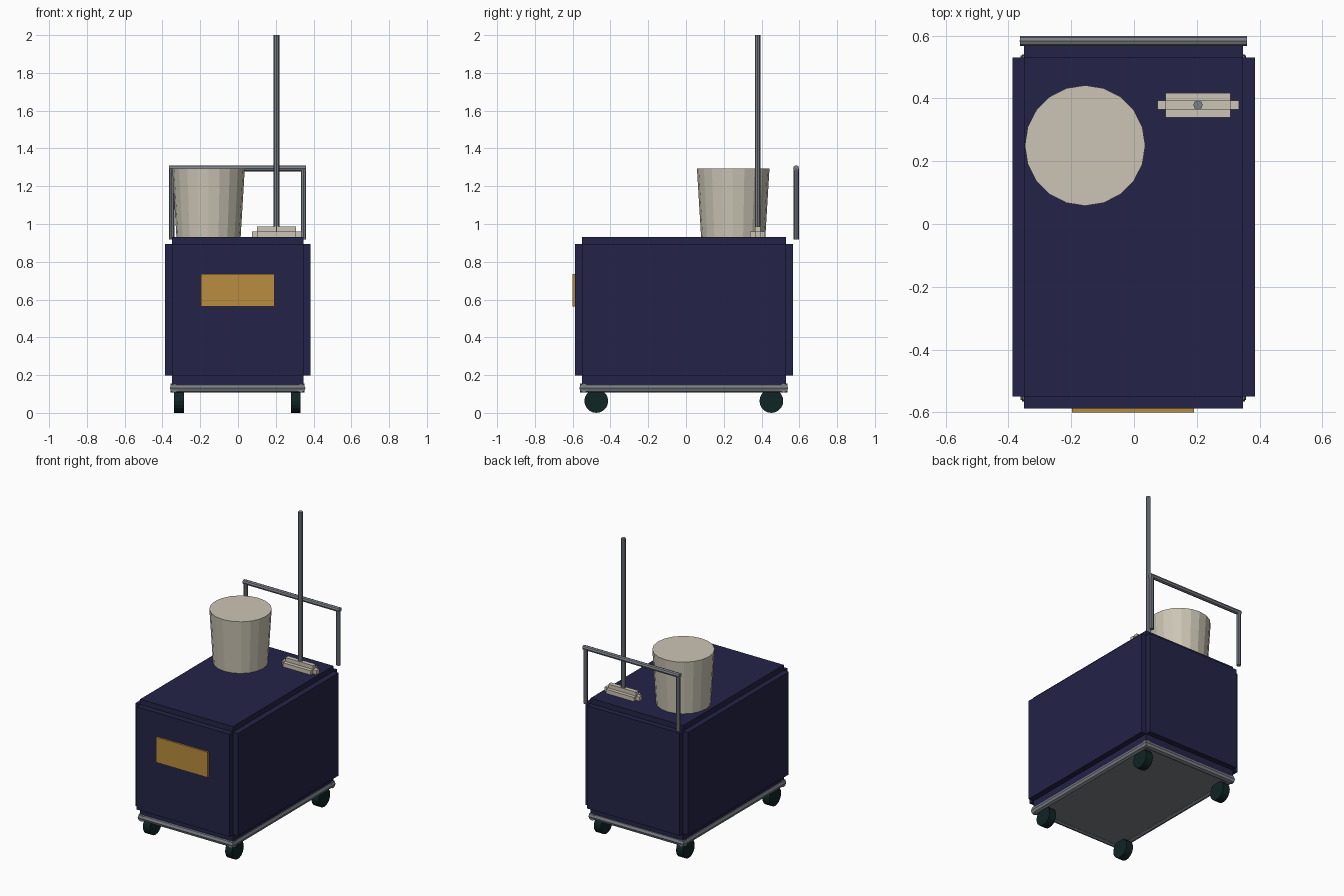
import bpy, math
from mathutils import Vector

if "Cube" in bpy.data.objects:
    bpy.data.objects.remove(bpy.data.objects["Cube"])


def material(name, rgb):
    m = bpy.data.materials.new(name)
    m.diffuse_color = (*rgb, 1)
    m.use_nodes = True
    m.node_tree.nodes["Principled BSDF"].inputs["Base Color"].default_value = m.diffuse_color
    return m


NAVY = material("navy", (0.017, 0.017, 0.065))
GREY = material("metal grey", (0.2, 0.215, 0.24))
CREAM = material("cream", (0.6, 0.56, 0.46))
GOLD = material("ochre", (0.48, 0.27, 0.05))
RUBBER = material("dark rubber", (0.005, 0.018, 0.018))


def finish(name, mat):
    o = bpy.context.object
    o.name = name
    o.data.materials.append(mat)
    return o


def box(name, mat, x0, x1, y0, y1, z0, z1):
    bpy.ops.mesh.primitive_cube_add(size=1, location=((x0 + x1) / 2, (y0 + y1) / 2, (z0 + z1) / 2))
    bpy.context.object.scale = (x1 - x0, y1 - y0, z1 - z0)
    return finish(name, mat)


def rod(name, mat, a, b, r, sides=8, r2=None):
    a, b = Vector(a), Vector(b)
    d = b - a
    bpy.ops.mesh.primitive_cone_add(vertices=sides, radius1=r, radius2=r if r2 is None else r2,
                                    depth=d.length, location=(a + b) / 2)
    o = finish(name, mat)
    o.rotation_euler = d.to_track_quat('Z', 'Y').to_euler()
    return o


# Cart body: core with raised panels on the sides and the ends
box("body_core", NAVY, -0.35, 0.347, -0.55, 0.53, 0.15, 0.932)
box("side_panels", NAVY, -0.387, 0.385, -0.55, 0.53, 0.197, 0.895)
box("end_panels", NAVY, -0.35, 0.347, -0.588, 0.567, 0.197, 0.895)
box("front_sign", GOLD, -0.197, 0.192, -0.6, -0.58, 0.563, 0.735)

# Base plate with a tube frame around it
X0, X1, Y0, Y1, Z = -0.337, 0.333, -0.541, 0.517, 0.131
box("base_plate", GREY, X0, X1, Y0, Y1, 0.115, 0.152)
for i, y in enumerate((Y0, Y1)):
    rod(f"frame_end_{i}", GREY, (X0 - 0.02, y, Z), (X1 + 0.02, y, Z), 0.024)
for i, x in enumerate((X0, X1)):
    rod(f"frame_side_{i}", GREY, (x, Y0 - 0.02, Z), (x, Y1 + 0.02, Z), 0.024)

# Wheels
for x in (-0.312, 0.306):
    for y in (-0.475, 0.452):
        rod("wheel", RUBBER, (x - 0.026, y, 0.063), (x + 0.026, y, 0.063), 0.063, 20)

# Push handle
HY = 0.583
for x in (-0.351, 0.347):
    rod("handle_post", GREY, (x, HY, 0.918), (x, HY, 1.295), 0.014)
rod("handle_bar", GREY, (-0.364, HY, 1.295), (0.36, HY, 1.295), 0.016)

# Bucket
rod("bucket", CREAM, (-0.156, 0.25, 0.93), (-0.156, 0.25, 1.293), 0.17, 20, 0.192)

# Broom: stepped head and a long pole
box("broom_head_long", CREAM, 0.075, 0.335, 0.365, 0.394, 0.932, 0.96)
box("broom_head_wide", CREAM, 0.1, 0.308, 0.34, 0.418, 0.932, 0.96)
box("broom_head_top", CREAM, 0.1, 0.308, 0.365, 0.394, 0.932, 0.986)
rod("broom_pole", GREY, (0.204, 0.379, 0.96), (0.204, 0.379, 2.0), 0.015)
